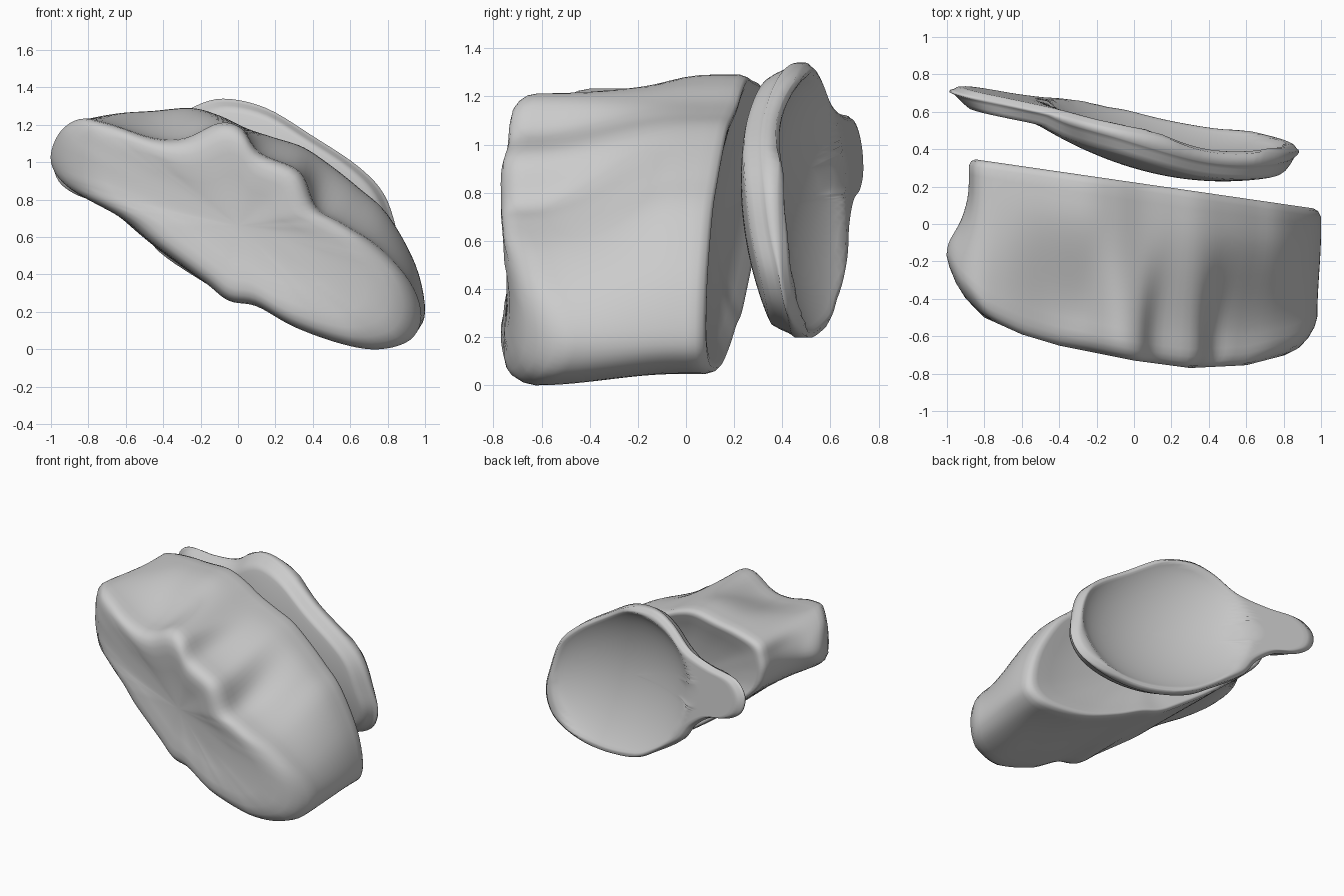
import bpy, bmesh
from mathutils import Vector

if "Cube" in bpy.data.objects:
    bpy.data.objects.remove(bpy.data.objects["Cube"])


def spline(pts, n=5):
    """Closed Catmull-Rom curve through 2D points."""
    p, out, k = [Vector(q) for q in pts], [], len(pts)
    for i in range(k):
        a, b, c, d = p[i - 1], p[i], p[(i + 1) % k], p[(i + 2) % k]
        for j in range(n):
            t = j / n
            out.append(0.5 * (2 * b + (c - a) * t + (2 * a - 5 * b + 4 * c - d) * t ** 2
                              + (3 * b - a - 3 * c + d) * t ** 3))
    return out


def curve_at(keys, x):
    """Smooth interpolation of (x, value) keys."""
    x = min(max(x, keys[0][0]), keys[-1][0])
    for (x0, v0), (x1, v1) in zip(keys, keys[1:]):
        if x <= x1:
            return v0 + (v1 - v0) * (x - x0) / (x1 - x0)


def smooth(t):
    t = min(max(t, 0), 1)
    return t * t * (3 - 2 * t)


def loft(name, rings):
    """Skin a stack of closed rings and close both ends."""
    bm = bmesh.new()
    loops = [[bm.verts.new(v) for v in r] for r in rings]
    n = len(loops[0])
    for a, b in zip(loops, loops[1:]):
        for i in range(n):
            j = (i + 1) % n
            bm.faces.new((a[i], a[j], b[j], b[i]))
    for loop in (loops[0], loops[-1]):
        c = bm.verts.new(sum((v.co for v in loop), Vector()) / n)
        for i in range(n):
            bm.faces.new((loop[i], loop[(i + 1) % n], c))
    bmesh.ops.recalc_face_normals(bm, faces=bm.faces)
    me = bpy.data.meshes.new(name)
    bm.to_mesh(me)
    bm.free()
    me.shade_smooth()
    ob = bpy.data.objects.new(name, me)
    bpy.context.collection.objects.link(ob)
    return ob


# Wedge block: knobbly front outline blends into a plain back outline
front = spline([(-1, 1.0), (-.96, 1.15), (-.85, 1.23), (-.7, 1.21), (-.45, 1.13),
                (-.28, 1.13), (-.1, 1.21), (.02, 1.18), (.12, 1.05), (.33, .95),
                (.42, .76), (.55, .68), (.75, .55), (.92, .36), (.98, .18),
                (.92, .05), (.75, 0), (.55, .03), (.3, .12), (.1, .23),
                (-.05, .26), (-.18, .36), (-.45, .56), (-.62, .7), (-.9, .86)])
back = spline([(-.88, 1.02), (-.87, 1.13), (-.82, 1.22), (-.65, 1.26), (-.45, 1.275),
               (-.25, 1.29), (-.1, 1.25), (.05, 1.18), (.2, 1.13), (.35, 1.08),
               (.5, .98), (.65, .86), (.8, .72), (.95, .45), (1, .2),
               (.94, .09), (.8, .05), (.55, .06), (.3, .14), (.1, .23),
               (-.05, .28), (-.18, .36), (-.42, .53), (-.6, .68), (-.82, .88)])
front_y = [(-1, -.27), (-.93, -.38), (-.8, -.5), (-.6, -.59), (-.4, -.65), (0, -.73),
           (.3, -.77), (.6, -.755), (.85, -.69), (.92, -.65), (1, -.58)]
mid = Vector((0, .66))


def block_ring(t, s, inset):
    """t: 0 front to 1 back, s: outline scale, inset: distance behind the end face."""
    ring = []
    for f, b in zip(front, back):
        p = mid + (f.lerp(b, smooth(t / .85)) - mid) * s
        yf = curve_at(front_y, p.x)
        yb = .35 - .145 * (p.x + .88)
        y0, y1 = yf + (inset if t == 0 else .1), yb - (inset if t == 1 else .04)
        ring.append((p.x, y0 + (y1 - y0) * t, p.y))
    return ring


rings = [block_ring(0, s, i) for s, i in
         ((.1, .03), (.3, .025), (.5, .015), (.7, .0), (.82, .0), (.9, .01),
          (.95, .03), (.985, .06), (1, .1))]
rings += [block_ring(k / 14, 1, 0) for k in range(1, 14)]
rings += [block_ring(1, s, i) for s, i in
          ((1, .04), (.985, .012), (.96, .0), (.92, .005), (.8, .035), (.6, .065),
           (.4, .085), (.2, .095), (.05, .1))]
loft("wedge_block", rings)

# Cupped disc: rounded front, hollow back, side tab
rim = spline([(-.08, 1.34), (.15, 1.29), (.4, 1.14), (.64, .98), (.78, .83), (.85, .63),
              (.88, .45), (.8, .3), (.6, .22), (.3, .2), (0, .26), (-.2, .37),
              (-.42, .52), (-.53, .66), (-.68, .77), (-.85, .82), (-.96, .9),
              (-.98, 1.02), (-.88, 1.11), (-.65, 1.13), (-.42, 1.18), (-.25, 1.29)])
centre = Vector((.17, .74))


def rim_y(p):
    return .57 - .2 * p.x - .1 * (p.y - .77)


def bowl(p, a, b):
    """1 at the cup centre falling to 0 on a slanted ellipse."""
    d = p - centre
    u, v = .87 * d.x - .5 * d.y, .5 * d.x + .87 * d.y
    return max(0, 1 - (u / a) ** 2 - (v / b) ** 2)


def disc_ring(s, side):
    ring = []
    for q in rim:
        p = centre + (q - centre) * s
        y = rim_y(p)
        if side == "front":
            y -= .11 + .165 * bowl(p, .76, .66) - .07 * smooth((s - .9) / .1)
        else:
            y -= .18 * bowl(p, .68, .5) ** .8 + .03 * smooth((s - .95) / .05)
        ring.append((p.x, y, p.y))
    return ring


steps = [.04, .12, .2, .28, .36, .44, .52, .6, .66, .72, .77, .82, .87, .91, .94, .965, .985, 1]
loft("cupped_disc", [disc_ring(s, "front") for s in steps]
     + [disc_ring(s, "back") for s in reversed(steps)])
